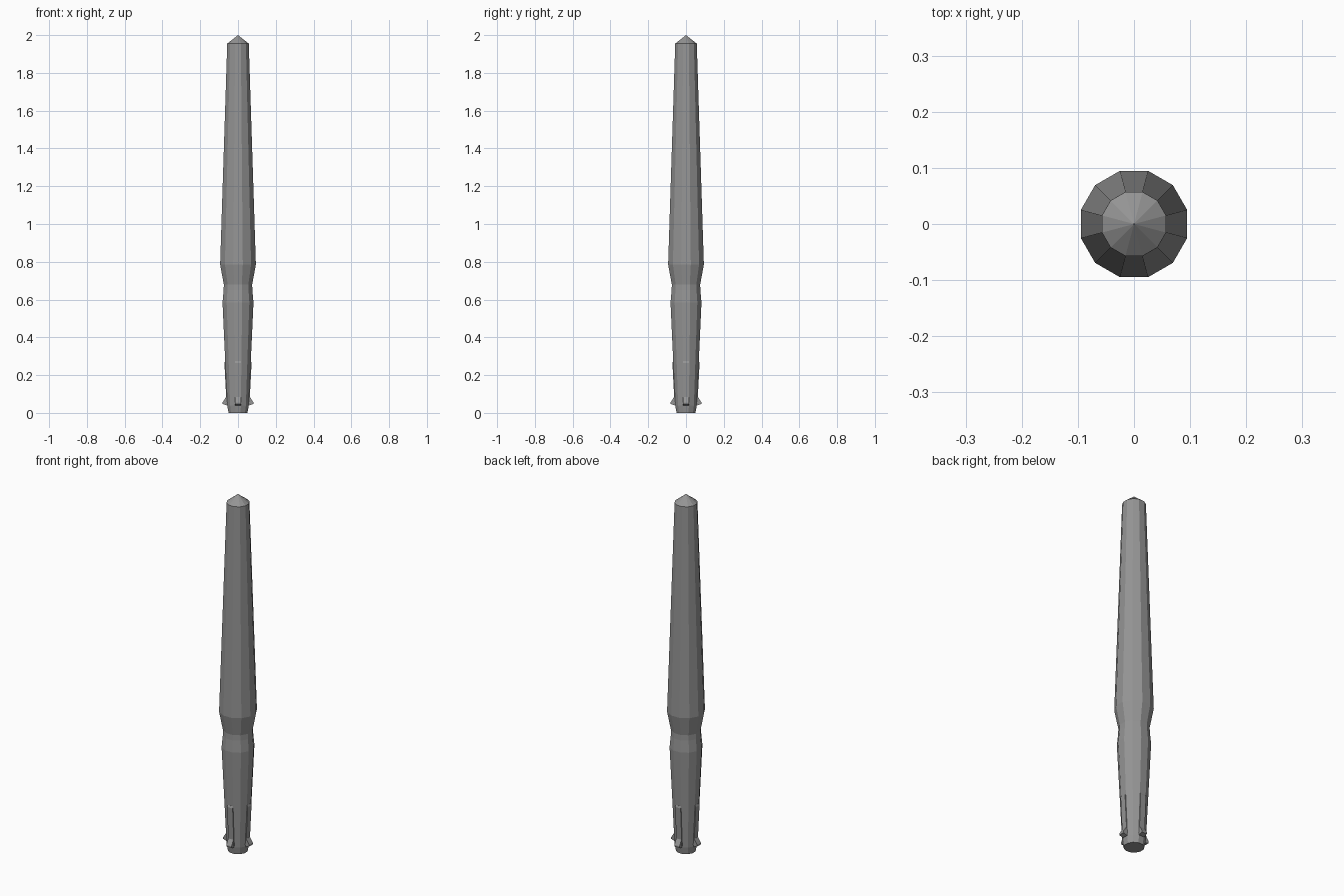
import bpy, bmesh, math
from mathutils import Matrix

cube = bpy.data.objects.get("Cube")
if cube:
    bpy.data.objects.remove(cube, do_unlink=True)

grey = bpy.data.materials.new("plain grey")
grey.use_nodes = True
colour = (0.3, 0.3, 0.3, 1)
grey.diffuse_color = colour
grey.node_tree.nodes["Principled BSDF"].inputs["Base Color"].default_value = colour

SIDES = 12


def make_object(name, bm):
    bmesh.ops.recalc_face_normals(bm, faces=bm.faces)
    mesh = bpy.data.meshes.new(name)
    bm.to_mesh(mesh)
    bm.free()
    mesh.materials.append(grey)
    obj = bpy.data.objects.new(name, mesh)
    bpy.context.collection.objects.link(obj)
    return obj


def lathe(name, profile, tip):
    """Twelve-sided body; radii are measured to the flats."""
    bm = bmesh.new()
    rings = []
    for z, flat in profile:
        r = flat / math.cos(math.pi / SIDES)
        angles = [(i + 0.5) * math.tau / SIDES for i in range(SIDES)]
        rings.append([bm.verts.new((r * math.cos(a), r * math.sin(a), z)) for a in angles])
    bm.faces.new(rings[0])
    for low, high in zip(rings, rings[1:]):
        for i in range(SIDES):
            j = (i + 1) % SIDES
            bm.faces.new((low[i], low[j], high[j], high[i]))
    top = bm.verts.new((0, 0, tip))
    for i in range(SIDES):
        bm.faces.new((rings[-1][i], rings[-1][(i + 1) % SIDES], top))
    return make_object(name, bm)


def side_plate(name, outline, width, angle):
    """Extrude an (outward, up) outline sideways and turn it round the body."""
    bm = bmesh.new()
    sides = [[bm.verts.new((x, s * width / 2, z)) for x, z in outline] for s in (-1, 1)]
    for side in sides:
        bm.faces.new(side)
    n = len(outline)
    for i in range(n):
        j = (i + 1) % n
        bm.faces.new((sides[0][i], sides[0][j], sides[1][j], sides[1][i]))
    bm.transform(Matrix.Rotation(angle, 4, "Z"))
    return make_object(name, bm)


# Tapered shaft with a waist and a pointed cap
lathe("shaft", [(0, 0.05), (0.04, 0.057), (0.585, 0.082), (0.65, 0.076),
                (0.68, 0.075), (0.785, 0.0946), (1.955, 0.057)], 2.0)

# Four spring clips, each a raised strip ending in a barb
strip = [(0.05, 0.05), (0.061, 0.05), (0.072, 0.265), (0.068, 0.275), (0.06, 0.275)]
barb = [(0.05, 0.04), (0.06, 0.04), (0.081, 0.047), (0.081, 0.056), (0.063, 0.085), (0.05, 0.085)]
for k, place in enumerate(("left", "back", "right", "front")):
    side_plate(place + "_clip_strip", strip, 0.034, k * math.pi / 2)
    side_plate(place + "_clip_barb", barb, 0.032, k * math.pi / 2)
